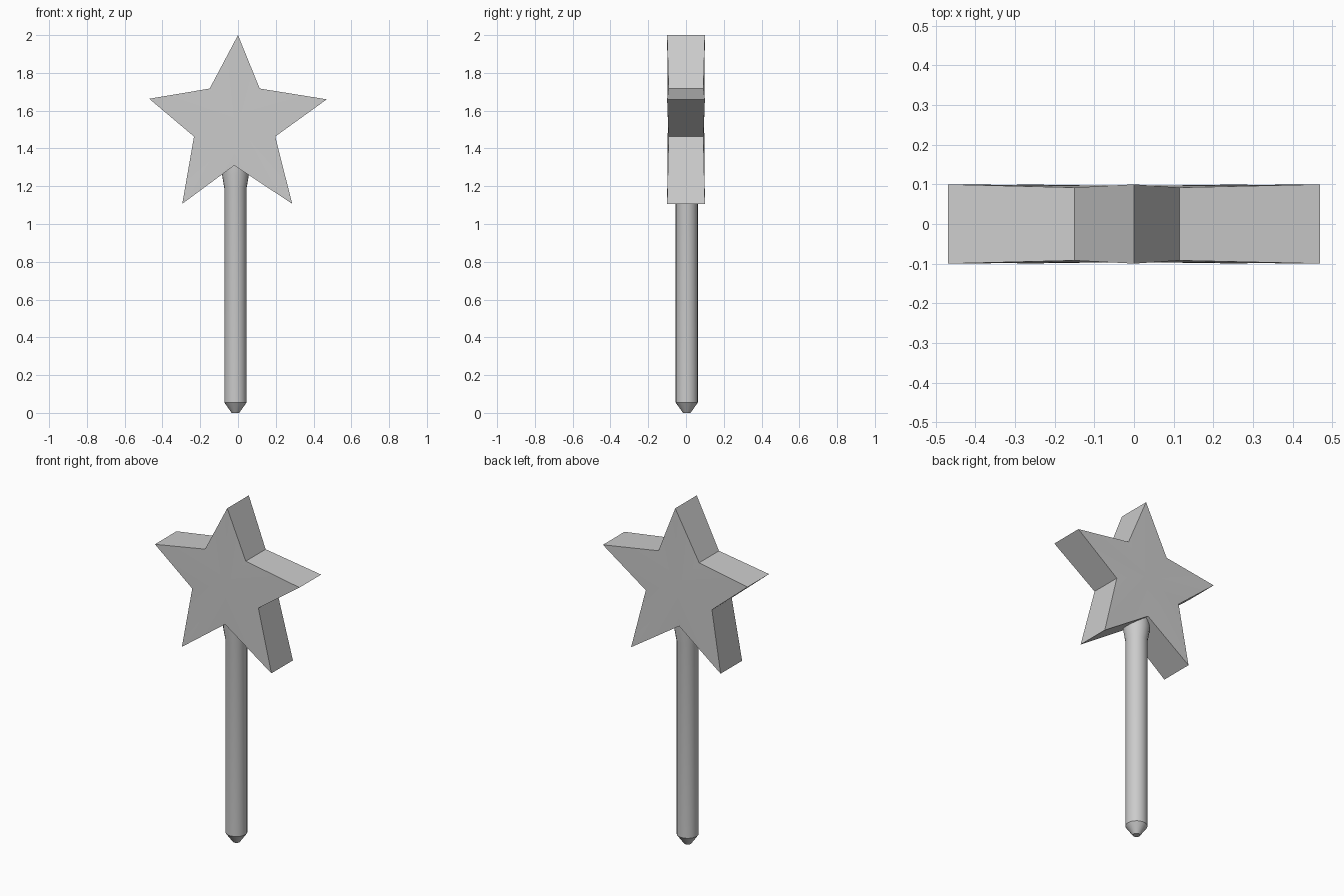
import bpy, bmesh
from math import cos, sin, tau

if "Cube" in bpy.data.objects:
    bpy.data.objects.remove(bpy.data.objects["Cube"])


def finish(name, bm):
    bmesh.ops.recalc_face_normals(bm, faces=bm.faces)
    mesh = bpy.data.meshes.new(name)
    bm.to_mesh(mesh)
    bm.free()
    obj = bpy.data.objects.new(name, mesh)
    bpy.context.collection.objects.link(obj)
    bpy.ops.object.select_all(action='DESELECT')
    obj.select_set(True)
    bpy.context.view_layer.objects.active = obj
    bpy.ops.object.shade_smooth_by_angle(angle=0.52)
    return obj


# Star head: alternating tips and notches, slightly thinner at the notches
outline = [(0, 2.0), (0.115, 1.717), (0.47, 1.66), (0.197, 1.463),
           (0.287, 1.107), (-0.02, 1.31), (-0.295, 1.107), (-0.233, 1.463),
           (-0.47, 1.663), (-0.15, 1.717)]
bm = bmesh.new()
rims = []
for side in (-1, 1):
    rim = [bm.verts.new((x, side * (0.1 if i % 2 == 0 else 0.092), z))
           for i, (x, z) in enumerate(outline)]
    centre = bm.verts.new((-0.01, side * 0.096, 1.55))
    for i in range(10):
        bm.faces.new((rim[i - 1], rim[i], centre))
    rims.append(rim)
front, back = rims
for i in range(10):
    bm.faces.new((front[i - 1], front[i], back[i], back[i - 1]))
finish("star_head", bm)

# Handle: turned rod with a tapered foot and a flared top inside the star
profile = [(0.02, 0), (0.059, 0.055), (0.059, 1.19), (0.071, 1.26), (0.071, 1.34)]
sides = 20
bm = bmesh.new()
rings = [[bm.verts.new((-0.0135 + r * cos(tau * k / sides),
                        0.004 + r * sin(tau * k / sides), z))
          for k in range(sides)] for r, z in profile]
for low, high in zip(rings, rings[1:]):
    for k in range(sides):
        bm.faces.new((low[k - 1], low[k], high[k], high[k - 1]))
bm.faces.new(rings[0])
bm.faces.new(rings[-1])
finish("handle", bm)
